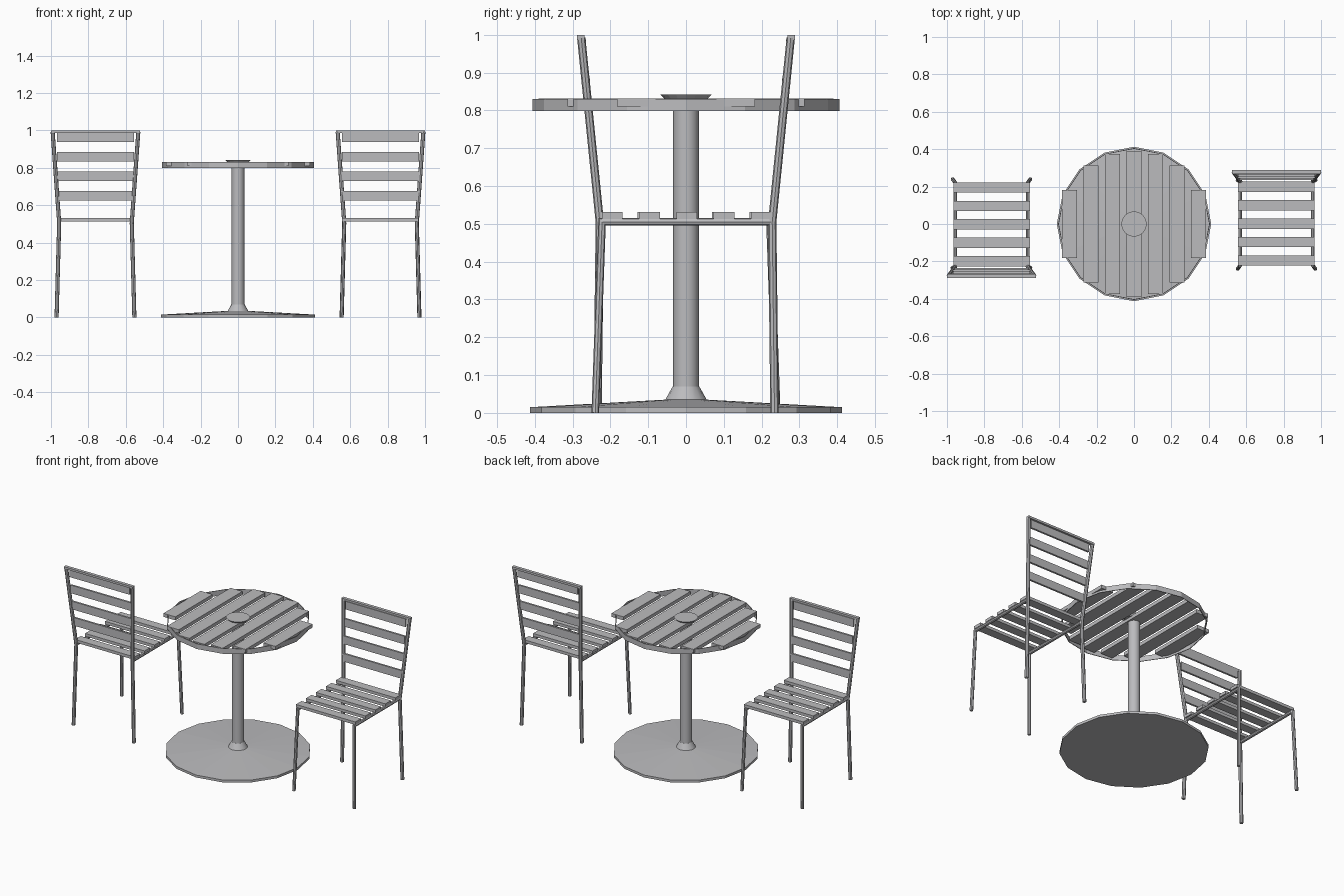
import bpy, bmesh, math
from mathutils import Matrix, Vector

if "Cube" in bpy.data.objects:
    bpy.data.objects.remove(bpy.data.objects["Cube"])

GREY = (0.5, 0.5, 0.515, 1)
metal = bpy.data.materials.new("light grey")
metal.use_nodes = True
metal.diffuse_color = GREY
metal.node_tree.nodes["Principled BSDF"].inputs["Base Color"].default_value = GREY

CHAIR_X = 0.762
SIDES = 16


def add_object(name, mesh, smooth=False):
    obj = bpy.data.objects.new(name, mesh)
    bpy.context.collection.objects.link(obj)
    if not mesh.materials:
        mesh.materials.append(metal)
    if smooth:
        bpy.ops.object.select_all(action="DESELECT")
        obj.select_set(True)
        bpy.context.view_layer.objects.active = obj
        bpy.ops.object.shade_smooth_by_angle(angle=math.radians(30))
    return obj


def bm_object(name, bm, smooth=False):
    bmesh.ops.recalc_face_normals(bm, faces=bm.faces)
    mesh = bpy.data.meshes.new(name)
    bm.to_mesh(mesh)
    bm.free()
    return add_object(name, mesh, smooth)


def box(name, centre, size):
    bm = bmesh.new()
    bmesh.ops.create_cube(bm, size=1, matrix=Matrix.Translation(centre) @ Matrix.Diagonal((*size, 1)))
    return bm_object(name, bm)


def lathe(name, profile, smooth=False):
    """Spin a radius/height profile round the z axis."""
    bm = bmesh.new()
    verts = [bm.verts.new((r, 0, z)) for r, z in profile]
    edges = [bm.edges.new(pair) for pair in zip(verts, verts[1:])]
    bmesh.ops.spin(bm, geom=verts + edges, cent=(0, 0, 0), axis=(0, 0, 1),
                   angle=math.tau, steps=SIDES)
    bmesh.ops.remove_doubles(bm, verts=bm.verts, dist=0.0005)
    return bm_object(name, bm, smooth)


def tube(name, points, radius=0.011, sides=8):
    """Sweep a round section along a path with mitred corners."""
    pts = [Vector(p) for p in points]
    dirs = [(b - a).normalized() for a, b in zip(pts, pts[1:])]
    bm = bmesh.new()
    u = dirs[0].orthogonal().normalized()
    v = dirs[0].cross(u)
    ring = [pts[0] + radius * (math.cos(t) * u + math.sin(t) * v)
            for t in (math.tau * i / sides for i in range(sides))]
    rings = [[bm.verts.new(p) for p in ring]]
    for i, d in enumerate(dirs):
        n = (d + dirs[i + 1]).normalized() if i + 1 < len(dirs) else d
        ring = [p + d * ((pts[i + 1] - p).dot(n) / d.dot(n)) for p in ring]
        rings.append([bm.verts.new(p) for p in ring])
    for a, b in zip(rings, rings[1:]):
        for k in range(sides):
            m = (k + 1) % sides
            bm.faces.new((a[k], a[m], b[m], b[k]))
    bm.faces.new(rings[0])
    bm.faces.new(rings[-1])
    return bm_object(name, bm, True)


# Table: foot disc, collar, column and cap
lathe("table_base", [(0, 0), (0.413, 0), (0.413, 0.015), (0.055, 0.035), (0, 0.035)])
lathe("column_collar", [(0, 0.033), (0.056, 0.033), (0.035, 0.07), (0, 0.07)], True)
lathe("table_column", [(0, 0.06), (0.034, 0.06), (0.034, 0.825), (0, 0.825)], True)
lathe("table_cap", [(0, 0.828), (0.055, 0.828), (0.068, 0.842), (0, 0.842)])

# Table top: hoop and seven slats
lathe("table_hoop", [(0.406, 0.798), (0.406, 0.83), (0.402, 0.83), (0.402, 0.798), (0.406, 0.798)])
for i in range(-3, 4):
    half = (0.39, 0.373, 0.313, 0.183)[abs(i)]
    box("table_slat", (i * 0.115, 0, 0.821), (0.082, 2 * half, 0.022))

# Chair on the left; it faces the front
chair = []
for side in (-1, 1):
    def at(dx, y, z):
        return (CHAIR_X + side * dx, y, z)
    chair.append(tube("front_leg", [at(0.208, -0.24, 0), at(0.194, -0.222, 0.505),
                                    at(0.194, 0.226, 0.505)], 0.01))
    chair.append(tube("rear_leg", [at(0.208, 0.234, 0), at(0.194, 0.228, 0.505),
                                   at(0.229, 0.277, 0.992)]))
chair.append(box("back_top_rail", (CHAIR_X, 0.278, 0.993), (0.475, 0.02, 0.013)))

for i in range(-2, 3):
    chair.append(box("seat_slat", (CHAIR_X - 0.002, 0.002 + i * 0.0985, 0.522), (0.41, 0.055, 0.018)))

for i in range(4):
    z = 0.651 + i * 0.104
    chair.append(box("back_slat", (CHAIR_X, 0.24 + i * 0.01, z), (0.414, 0.012, 0.05)))

# Second chair turned to face the other way
for part in chair:
    twin = add_object("opposite_" + part.name, part.data)
    twin.rotation_euler.z = math.pi
